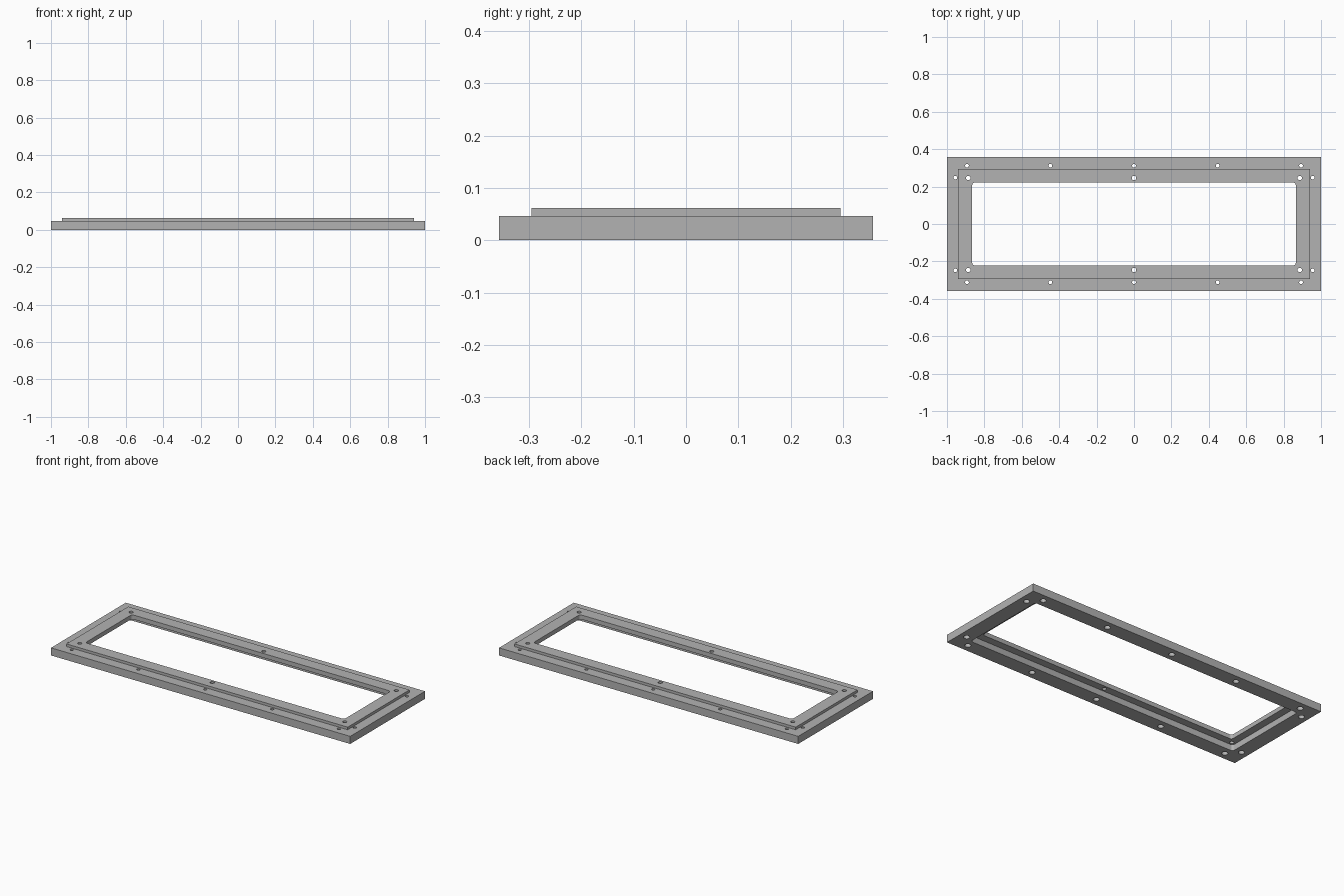
import bpy, bmesh, math

cube = bpy.data.objects.get("Cube")
if cube:
    bpy.data.objects.remove(cube, do_unlink=True)

# One grey finish
grey = bpy.data.materials.new("plain grey")
grey.use_nodes = True
colour = (0.45, 0.45, 0.45, 1)
grey.diffuse_color = colour
grey.node_tree.nodes["Principled BSDF"].inputs["Base Color"].default_value = colour

BASE_TOP, TOP, LEDGE = 0.046, 0.062, 0.036


def rect(x, y, z):
    return [(-x, -y, z), (x, -y, z), (x, y, z), (-x, y, z)]


def round_rect(x, y, z, r, steps=5):
    pts = []
    for k, (sx, sy) in enumerate([(1, 1), (-1, 1), (-1, -1), (1, -1)]):
        for i in range(steps + 1):
            a = math.pi / 2 * (k + i / steps)
            pts.append((sx * (x - r) + r * math.cos(a), sy * (y - r) + r * math.sin(a), z))
    return pts


def circle(cx, cy, z, r, n=20):
    return [(cx + r * math.cos(2 * math.pi * i / n), cy + r * math.sin(2 * math.pi * i / n), z)
            for i in range(n)]


def loft(bm, loops):
    """Closed solid through loops with equal point counts."""
    rings = [[bm.verts.new(p) for p in loop] for loop in loops]
    n = len(rings[0])
    for a, b in zip(rings, rings[1:]):
        for i in range(n):
            bm.faces.new((a[i], a[(i + 1) % n], b[(i + 1) % n], b[i]))
    bm.faces.new(rings[0][::-1])
    bm.faces.new(rings[-1])


def make_object(name, solids):
    bm = bmesh.new()
    for loops in solids:
        loft(bm, loops)
    bmesh.ops.recalc_face_normals(bm, faces=bm.faces)
    mesh = bpy.data.meshes.new(name)
    bm.to_mesh(mesh)
    bm.free()
    obj = bpy.data.objects.new(name, mesh)
    bpy.context.collection.objects.link(obj)
    return obj


# Stepped block: base plate with a raised centre
frame = make_object("flange_frame", [[
    rect(1, 0.357, 0), rect(1, 0.357, BASE_TOP),
    rect(0.94, 0.295, BASE_TOP), rect(0.94, 0.295, TOP)]])
frame.data.materials.append(grey)

# Window, wider below to leave a ledge under the raised rim
window = [round_rect(0.91, 0.267, -0.02, 0.015), round_rect(0.91, 0.267, LEDGE, 0.015),
          round_rect(0.865, 0.222, LEDGE, 0.015), round_rect(0.865, 0.222, 0.09, 0.015)]

# Rim screw holes, counterbored from below
rim = [(x, y) for x in (-0.893, -0.447, 0, 0.447, 0.893) for y in (-0.312, 0.312)]
rim += [(x, y) for x in (-0.955, 0.955) for y in (-0.248, 0.248)]
rim_holes = [[circle(x, y, -0.02, 0.017), circle(x, y, 0.03, 0.017),
              circle(x, y, 0.03, 0.01), circle(x, y, 0.09, 0.01)] for x, y in rim]

# Small holes through the ledge
ledge_holes = [[circle(x, y, 0.01, 0.012), circle(x, y, 0.09, 0.012)]
               for x in (-0.886, 0, 0.886) for y in (-0.246, 0.246)]

# Cut the window and the holes
bpy.context.view_layer.objects.active = frame
for name, solids in (("window_cutter", [window]), ("rim_hole_cutter", rim_holes),
                     ("ledge_hole_cutter", ledge_holes)):
    cutter = make_object(name, solids)
    cutter.hide_render = True
    mod = frame.modifiers.new(name, 'BOOLEAN')
    mod.operation = 'DIFFERENCE'
    mod.solver = 'EXACT'
    mod.object = cutter
    bpy.ops.object.modifier_apply(modifier=name)
    bpy.data.objects.remove(cutter, do_unlink=True)

# Smooth hole walls, sharp edges elsewhere
bpy.ops.object.select_all(action='DESELECT')
frame.select_set(True)
bpy.ops.object.shade_smooth_by_angle(angle=math.radians(30))
